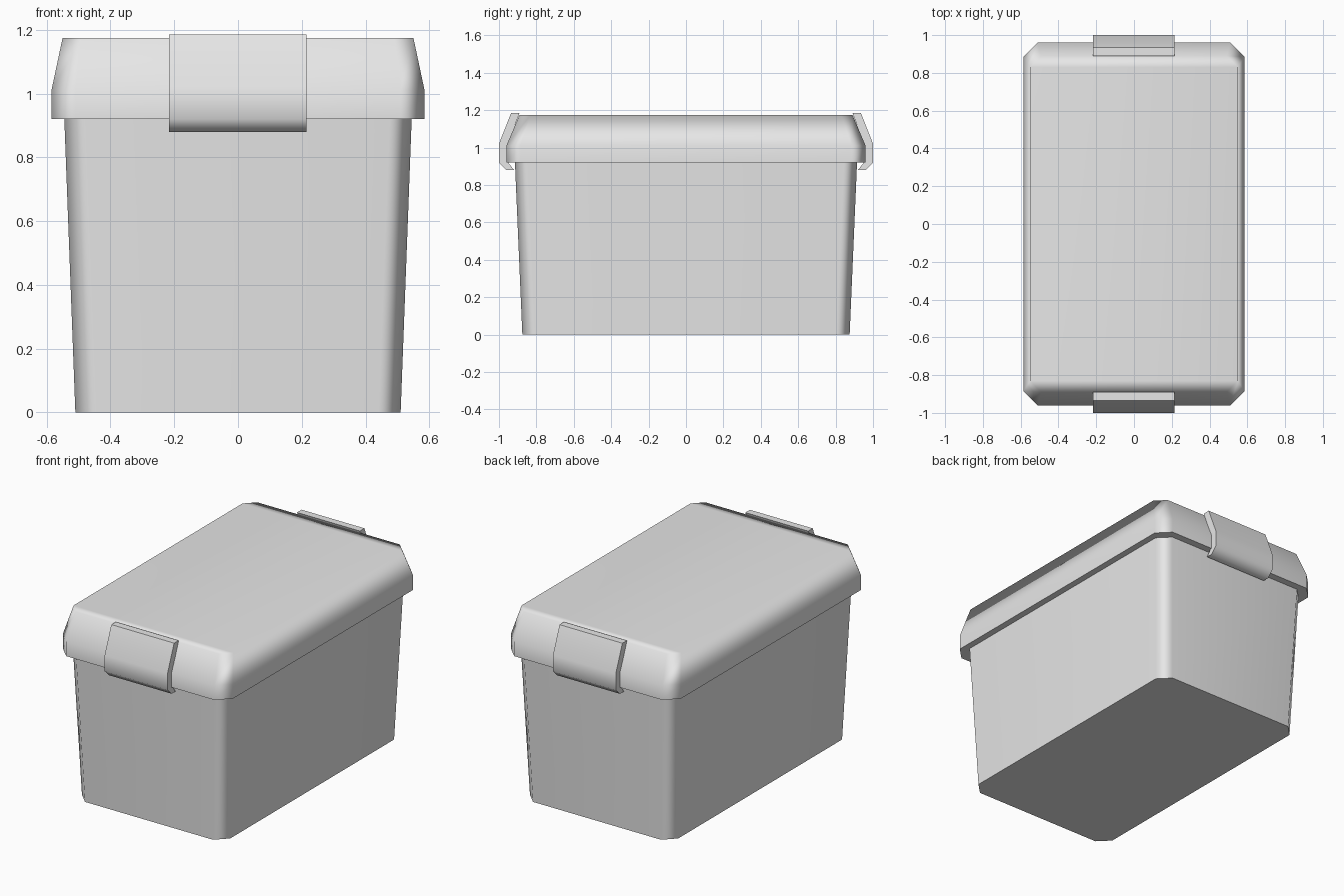
import bpy, bmesh

if "Cube" in bpy.data.objects:
    bpy.data.objects.remove(bpy.data.objects["Cube"])

grey = bpy.data.materials.new("plain grey")
grey.diffuse_color = (0.8, 0.8, 0.8, 1)
grey.use_nodes = True
grey.node_tree.nodes["Principled BSDF"].inputs["Base Color"].default_value = grey.diffuse_color


def octagon(hx, hy, c, z):
    """Rectangle with cut corners, counter-clockwise from the front right."""
    return [(hx - c, -hy, z), (hx, -hy + c, z), (hx, hy - c, z), (hx - c, hy, z),
            (-hx + c, hy, z), (-hx, hy - c, z), (-hx, -hy + c, z), (-hx + c, -hy, z)]


def finish(name, bm, angle):
    bmesh.ops.recalc_face_normals(bm, faces=bm.faces)
    mesh = bpy.data.meshes.new(name)
    bm.to_mesh(mesh)
    bm.free()
    mesh.materials.append(grey)
    ob = bpy.data.objects.new(name, mesh)
    bpy.context.collection.objects.link(ob)
    bpy.ops.object.select_all(action='DESELECT')
    ob.select_set(True)
    bpy.context.view_layer.objects.active = ob
    bpy.ops.object.shade_smooth_by_angle(angle=angle)
    mod = ob.modifiers.new("even shading", 'WEIGHTED_NORMAL')
    mod.keep_sharp = True
    return ob


def loft(name, rings, angle):
    """Skin a stack of octagons; caps are split into a middle and two end strips."""
    bm = bmesh.new()
    loops = [[bm.verts.new(p) for p in octagon(*r)] for r in rings]
    for a, b in zip(loops, loops[1:]):
        for i in range(8):
            j = (i + 1) % 8
            bm.faces.new((a[i], a[j], b[j], b[i]))
    for v in (loops[0], loops[-1]):
        for ids in ((7, 0, 1, 6), (6, 1, 2, 5), (5, 2, 3, 4)):
            bm.faces.new([v[i] for i in ids])
    return finish(name, bm, angle)


# Tapered tub with cut corners
loft("tub", [(0.51, 0.875, 0.07, 0), (0.545, 0.915, 0.07, 0.93)], 1.0)

# Lid: short upright rim, then sloping in to the flat top
loft("lid", [(0.585, 0.96, 0.075, 0.92), (0.585, 0.96, 0.075, 1.01),
             (0.55, 0.89, 0.06, 1.175)], 1.48)

# Clips hooked over the rim at both ends (y, z profile)
profile = [(0.89, 1.185), (0.935, 1.185), (1.0, 1.02), (1.0, 0.92), (0.96, 0.88),
           (0.92, 0.88), (0.955, 0.925), (0.955, 1.01)]
for name, side in (("front_clip", -1), ("back_clip", 1)):
    bm = bmesh.new()
    face = bm.faces.new([bm.verts.new((-0.217, side * y, z)) for y, z in profile])
    ext = bmesh.ops.extrude_face_region(bm, geom=[face])
    moved = [v for v in ext["geom"] if isinstance(v, bmesh.types.BMVert)]
    bmesh.ops.translate(bm, verts=moved, vec=(0.432, 0, 0))
    finish(name, bm, 0.9)
